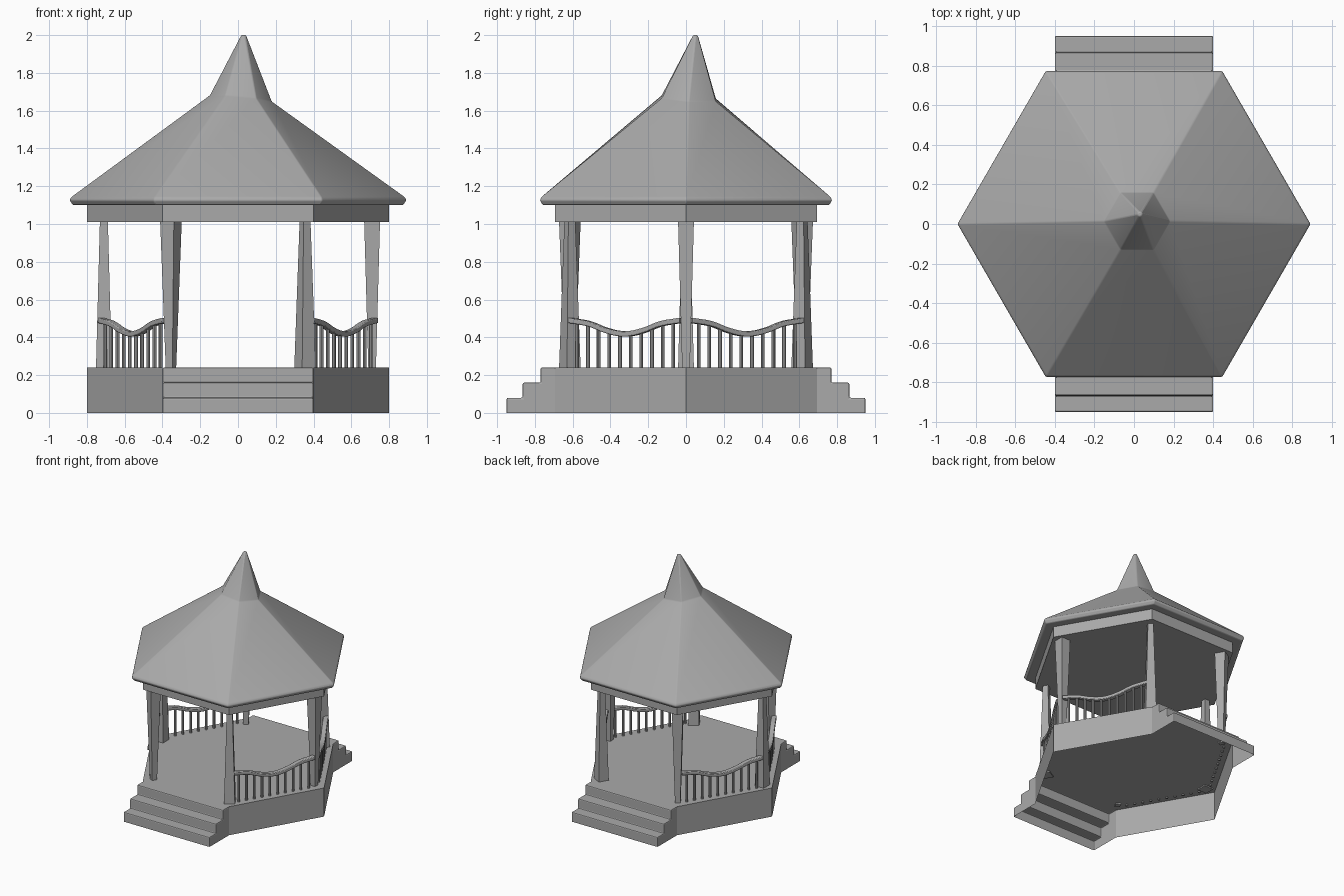
import bpy, bmesh
from math import cos, sin, pi, radians
from mathutils import Vector, Matrix

cube = bpy.data.objects.get("Cube")
if cube:
    bpy.data.objects.remove(cube, do_unlink=True)

GREY = (0.4, 0.4, 0.4, 1)
mat = bpy.data.materials.new("plain_grey")
mat.diffuse_color = GREY
mat.use_nodes = True
mat.node_tree.nodes["Principled BSDF"].inputs["Base Color"].default_value = GREY


def finish(bm, name, bevel=0.0, smooth=False):
    """Turn a bmesh into a named object, with an optional bevel."""
    bmesh.ops.recalc_face_normals(bm, faces=bm.faces)
    me = bpy.data.meshes.new(name)
    bm.to_mesh(me)
    bm.free()
    me.materials.append(mat)
    ob = bpy.data.objects.new(name, me)
    bpy.context.collection.objects.link(ob)
    if bevel:
        mod = ob.modifiers.new("soft_edges", "BEVEL")
        mod.width = bevel
        mod.segments = 2
        mod.limit_method = "ANGLE"
        mod.angle_limit = radians(20)
    if smooth:
        bpy.context.view_layer.objects.active = ob
        ob.select_set(True)
        bpy.ops.object.shade_smooth_by_angle(angle=radians(35))
        ob.select_set(False)
    return ob


def corner(i, r, z=0.0):
    a = i * pi / 3
    return Vector((r * cos(a), r * sin(a), z))


def loft(bm, rings, cap_start=True, cap_end=True):
    """Skin a list of point rings."""
    loops = [[bm.verts.new(p) for p in ring] for ring in rings]
    n = len(loops[0])
    for a, b in zip(loops, loops[1:]):
        for i in range(n):
            bm.faces.new((a[i], a[(i + 1) % n], b[(i + 1) % n], b[i]))
    if cap_start:
        bm.faces.new(loops[0][::-1])
    if cap_end:
        bm.faces.new(loops[-1])


def hexagon(r, z):
    return [corner(i, r, z) for i in range(6)]


FLOOR, BEAM, EAVE = 0.24, 1.01, 1.10

# Hollow platform, open to the stairs on the front and back
bm = bmesh.new()
loft(bm, [hexagon(0.8, 0), hexagon(0.8, FLOOR)], cap_start=False)
open_sides = [f for f in bm.faces
              if abs(f.calc_center_median().y) > 0.6]
bmesh.ops.delete(bm, geom=open_sides, context="FACES_ONLY")
finish(bm, "platform")

# Stairs, hollow underneath
PROFILE = [(0.69, 0), (0.95, 0), (0.95, 0.08), (0.865, 0.08),
           (0.865, 0.16), (0.77, 0.16), (0.77, FLOOR), (0.69, FLOOR)]
for side, name in ((-1, "front_stairs"), (1, "back_stairs")):
    bm = bmesh.new()
    loft(bm, [[(x, side * y, z) for y, z in PROFILE] for x in (-0.4, 0.4)])
    bmesh.ops.recalc_face_normals(bm, faces=bm.faces)
    unseen = [f for f in bm.faces
              if f.normal.z < -0.9 or f.normal.y * side < -0.9]
    bmesh.ops.delete(bm, geom=unseen, context="FACES")
    finish(bm, name, bevel=0.008)

# Posts, alternately wide at the top and wide at the foot
for i in range(6):
    widths = (0.04, 0.084) if i % 2 == 0 else (0.084, 0.042)
    turn = Matrix.Rotation(i * pi / 3, 3, "Z")
    rings = []
    for w, z in zip(widths, (FLOOR - 0.01, BEAM + 0.01)):
        h = w / 2
        rings.append([turn @ Vector((0.71 + sx * h, sy * h, z))
                      for sx, sy in ((-1, -1), (1, -1), (1, 1), (-1, 1))])
    bm = bmesh.new()
    loft(bm, rings)
    finish(bm, f"post_{i + 1}")


def rail_height(t):
    """Wavy handrail: high at both ends, dipping in the middle."""
    u = abs(2 * t - 1)
    return 0.418 + 0.045 * (1 - cos(pi * min(u / 0.75, 1))) / 2 \
        + 0.027 * max(0, u - 0.4) / 0.6


# Railings on the four sides without stairs
SAMPLES, BALUSTERS = 24, 10
for i in (0, 2, 3, 5):
    a, b = corner(i, 0.742), corner(i + 1, 0.742)
    across = (a + b).normalized() * 0.02
    up = Vector((0, 0, 0.014))
    rings = []
    for k in range(SAMPLES + 1):
        t = k / SAMPLES
        p = a.lerp(b, 0.04 + 0.92 * t)
        p.z = rail_height(t)
        rings.append([p - across - up, p + across - up,
                      p + across + up, p - across + up])
    bm = bmesh.new()
    loft(bm, rings)
    finish(bm, f"handrail_{i + 1}", bevel=0.005, smooth=True)

    bm = bmesh.new()
    for k in range(BALUSTERS):
        t = 0.07 + 0.86 * k / (BALUSTERS - 1)
        p = a.lerp(b, 0.04 + 0.92 * t)
        low, high = FLOOR - 0.01, rail_height(t)
        bmesh.ops.create_cone(
            bm, cap_ends=True, segments=8, radius1=0.01, radius2=0.01,
            depth=high - low,
            matrix=Matrix.Translation((p.x, p.y, (low + high) / 2)))
    finish(bm, f"balusters_{i + 1}", smooth=True)

# Beam under the roof
bm = bmesh.new()
loft(bm, [hexagon(0.8, BEAM), hexagon(0.8, EAVE + 0.01)])
finish(bm, "roof_beam")

# Roof with a slightly crooked spire
neck = [p + Vector((0.015, 0.015, -0.1 * p.x - 0.06 * p.y))
        for p in hexagon(0.165, 1.665)]
tip = [p + Vector((0.03, 0.05, 0)) for p in hexagon(0.014, 2.0)]
bm = bmesh.new()
loft(bm, [hexagon(0.875, EAVE), hexagon(0.893, 1.125),
          hexagon(0.885, 1.142), neck, tip])
finish(bm, "roof", bevel=0.006, smooth=True)
